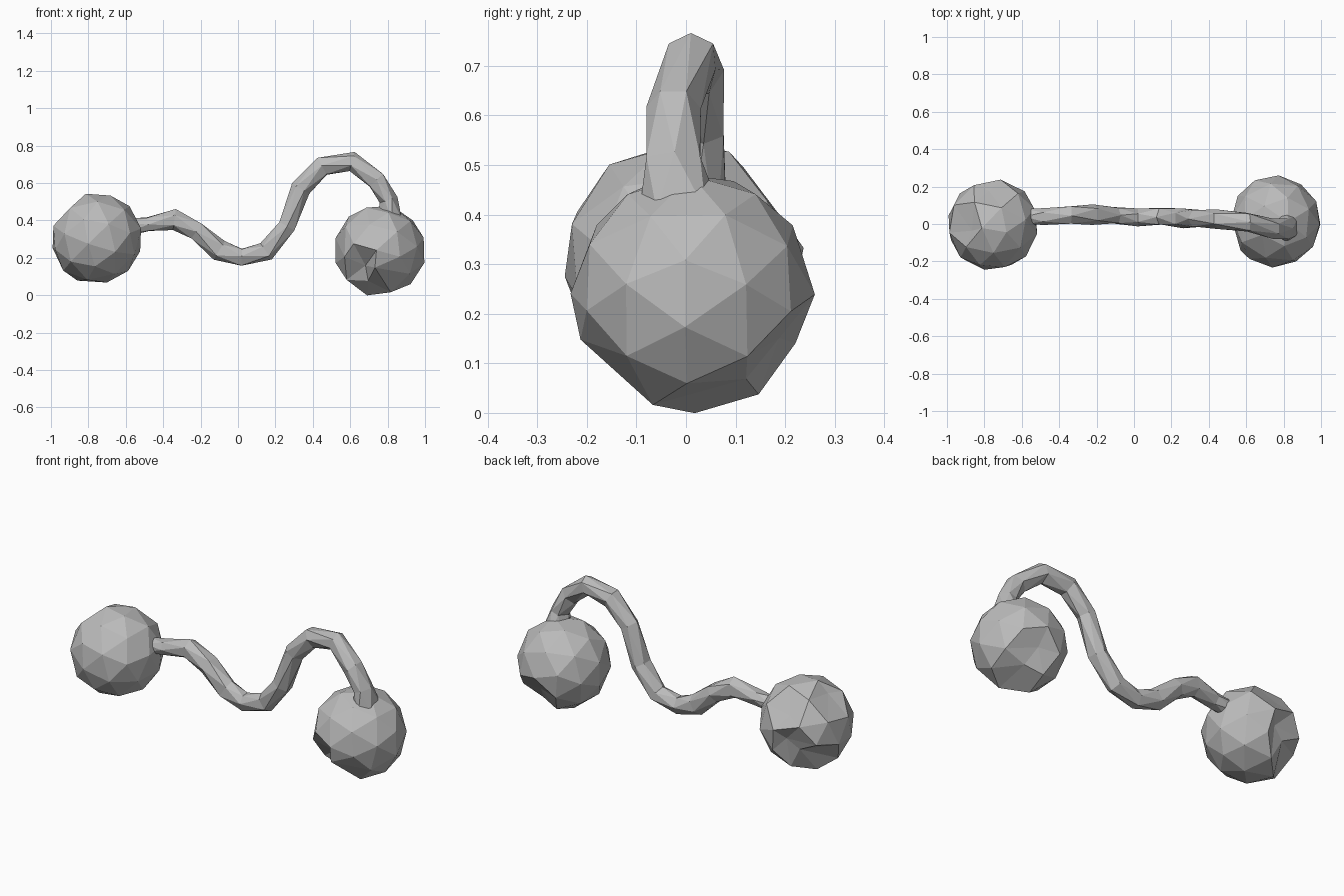
import bpy, bmesh, math, random
from mathutils import Vector, Euler

cube = bpy.data.objects.get("Cube")
if cube:
    bpy.data.objects.remove(cube, do_unlink=True)
random.seed(4)

grey = bpy.data.materials.new("plain grey")
grey.use_nodes = True
grey.diffuse_color = (0.5, 0.5, 0.5, 1)
grey.node_tree.nodes["Principled BSDF"].inputs["Base Color"].default_value = (0.5, 0.5, 0.5, 1)


def finish(bm, name):
    bmesh.ops.recalc_face_normals(bm, faces=bm.faces)
    mesh = bpy.data.meshes.new(name)
    bm.to_mesh(mesh)
    bm.free()
    mesh.materials.append(grey)
    bpy.context.collection.objects.link(bpy.data.objects.new(name, mesh))


def ball(name, center, radius, turn, moves):
    """Faceted ball; each move turns one vertex to a direction at a scaled radius."""
    bm = bmesh.new()
    bmesh.ops.create_icosphere(bm, subdivisions=2, radius=radius)
    bmesh.ops.rotate(bm, verts=bm.verts, matrix=Euler(turn).to_matrix())
    for v in bm.verts:
        v.co *= random.uniform(0.985, 1.015)
    free = list(bm.verts)
    for direction, scale in moves:
        d = Vector(direction).normalized()
        nearest = max(free, key=lambda v: v.co.normalized().dot(d))
        nearest.co = d * radius * scale
        free.remove(nearest)
    bmesh.ops.translate(bm, verts=bm.verts, vec=center)
    finish(bm, name)


# Two faceted balls with pits and raised lips
ball("right_ball", (-0.757, -0.003, 0.304), 0.246, (0.3, 0.2, 0.5),
     [((0.0, 0.98, -0.15), 0.75), ((-0.34, 0.81, -0.41), 0.78),
      ((-0.08, 0.85, 0.5), 0.85), ((-0.5, -0.15, 0.8), 0.85),
      ((-0.41, 0.22, -0.91), 1.03)])
ball("left_ball", (0.757, 0.014, 0.240), 0.246, (0.6, 0.1, 0.2),
     [((-0.42, -0.7, -0.45), 0.68), ((-0.1, -0.91, -0.37), 1.0),
      ((-0.77, -0.64, -0.14), 1.0), ((-0.3, -0.5, -0.8), 0.82),
      ((0.1, 0.84, -0.43), 0.8), ((0.25, 0.5, -0.8), 0.85)])

# Wavy connecting rod: x, y, z, half width across, half thickness
path = [(-0.58, 0.04, 0.365, 0.045, 0.045), (-0.48, 0.04, 0.38, 0.045, 0.043),
        (-0.34, 0.05, 0.405, 0.053, 0.057), (-0.22, 0.05, 0.345, 0.055, 0.055),
        (-0.10, 0.045, 0.24, 0.05, 0.058), (0.02, 0.035, 0.203, 0.048, 0.05),
        (0.15, 0.04, 0.235, 0.05, 0.053), (0.26, 0.03, 0.37, 0.053, 0.053),
        (0.335, 0.03, 0.57, 0.05, 0.054), (0.45, 0.025, 0.69, 0.052, 0.057),
        (0.61, 0.01, 0.715, 0.055, 0.053), (0.74, -0.025, 0.615, 0.055, 0.055),
        (0.805, -0.025, 0.51, 0.06, 0.05), (0.815, -0.01, 0.40, 0.085, 0.075)]
SIDES = 6
bm = bmesh.new()
rings = []
for i, (x, y, z, across, thick) in enumerate(path):
    before, after = path[max(i - 1, 0)], path[min(i + 1, len(path) - 1)]
    tangent = Vector((after[0] - before[0], 0, after[2] - before[2])).normalized()
    normal = Vector((-tangent.z, 0, tangent.x))
    ring = []
    for k in range(SIDES):
        a = math.tau * (k + 0.5 * (i % 2)) / SIDES + random.uniform(-0.12, 0.12)
        co = Vector((x, y, z)) + normal * thick * math.cos(a)
        co.y += across * math.sin(a)
        ring.append(bm.verts.new(co))
    rings.append(ring)

# Alternate rings are twisted by half a side and joined with triangles
for i, (lower, upper) in enumerate(zip(rings, rings[1:])):
    for k in range(SIDES):
        n = (k + 1) % SIDES
        if i % 2 == 0:
            bm.faces.new((lower[k], lower[n], upper[k]))
            bm.faces.new((upper[k], lower[n], upper[n]))
        else:
            bm.faces.new((upper[k], upper[n], lower[k]))
            bm.faces.new((lower[k], upper[n], lower[n]))
bm.faces.new(rings[0])
bm.faces.new(rings[-1])
finish(bm, "connecting_rod")
